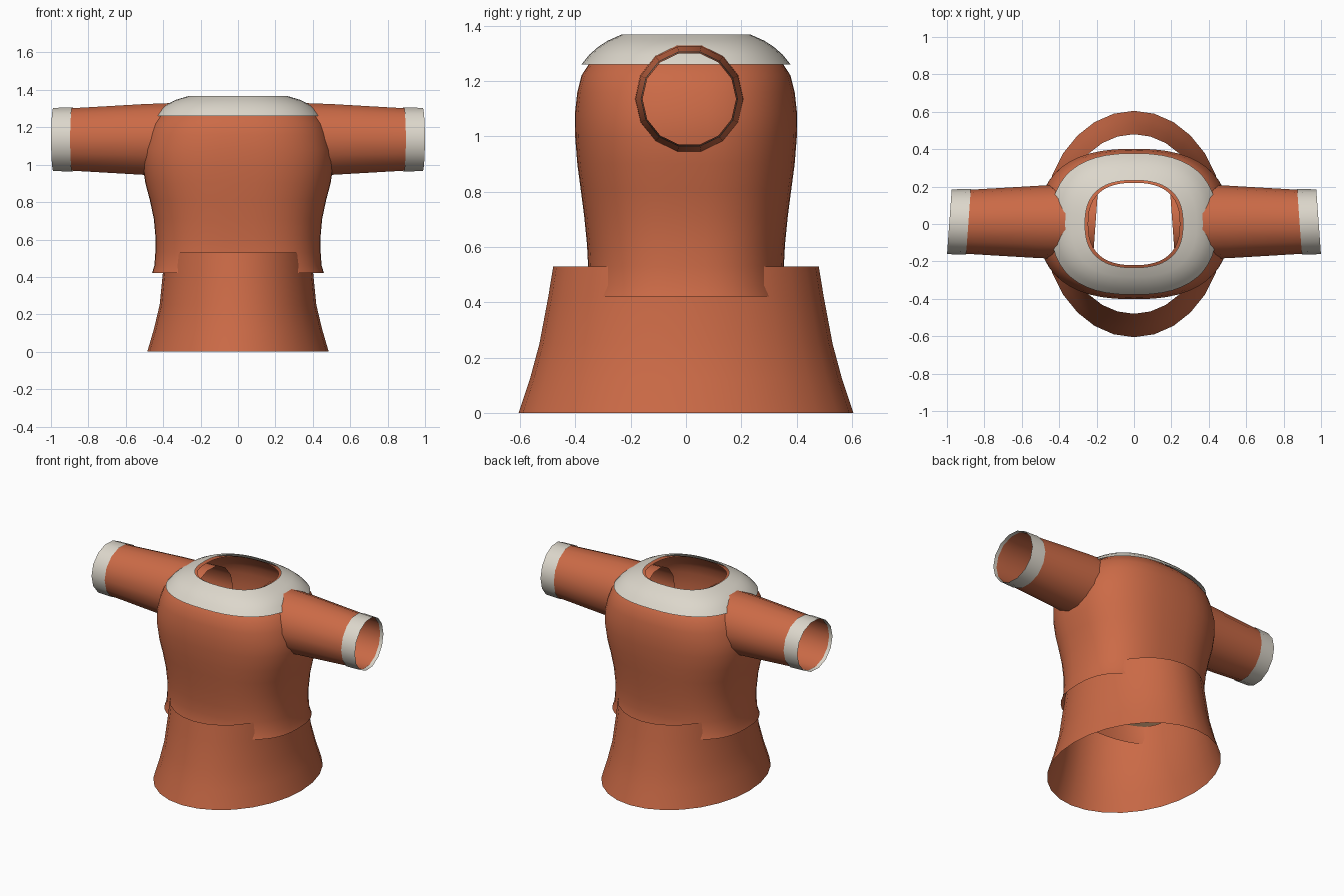
import bpy, bmesh, math

if "Cube" in bpy.data.objects:
    bpy.data.objects.remove(bpy.data.objects["Cube"])


def material(name, rgb):
    m = bpy.data.materials.new(name)
    m.diffuse_color = (*rgb, 1)
    m.use_nodes = True
    m.node_tree.nodes["Principled BSDF"].inputs["Base Color"].default_value = m.diffuse_color
    return m


ORANGE = material("orange cloth", (0.60, 0.145, 0.062))
CREAM = material("cream trim", (0.72, 0.68, 0.60))
BROWN = material("brown lining", (0.15, 0.085, 0.045))


def shell(name, rings, mat):
    """Open surface joining equal-length closed rings of points."""
    bm = bmesh.new()
    loops = [[bm.verts.new(p) for p in ring] for ring in rings]
    for a, b in zip(loops, loops[1:]):
        for i in range(len(a)):
            j = (i + 1) % len(a)
            bm.faces.new((a[i], a[j], b[j], b[i]))
    mesh = bpy.data.meshes.new(name)
    bm.to_mesh(mesh)
    bm.free()
    mesh.materials.append(mat)
    obj = bpy.data.objects.new(name, mesh)
    bpy.context.collection.objects.link(obj)
    bpy.ops.object.select_all(action='DESELECT')
    obj.select_set(True)
    bpy.context.view_layer.objects.active = obj
    bpy.ops.object.shade_smooth_by_angle(angle=math.radians(40))
    return obj


def oval(rx, ry, z, n, power):
    """Horizontal rounded ring; power 2 is an ellipse, higher is boxier."""
    pts = []
    for i in range(n):
        t = math.tau * i / n
        c, s = math.cos(t), math.sin(t)
        pts.append((rx * math.copysign(abs(c) ** (2 / power), c),
                    ry * math.copysign(abs(s) ** (2 / power), s), z))
    return pts


def body(name, profile, mat, n=48, power=2.5):
    shell(name, [oval(rx, ry, z, n, power) for rx, ry, z in profile], mat)


# Torso, from the flared hem up to the neck opening
body("torso", [
    (0.460, 0.370, 0.42), (0.447, 0.359, 0.46), (0.442, 0.354, 0.53),
    (0.441, 0.358, 0.61), (0.450, 0.368, 0.71), (0.471, 0.381, 0.81),
    (0.495, 0.393, 0.90), (0.511, 0.401, 1.00), (0.509, 0.402, 1.08),
    (0.488, 0.393, 1.16), (0.465, 0.378, 1.22), (0.430, 0.352, 1.26),
    (0.380, 0.315, 1.30), (0.330, 0.275, 1.335), (0.245, 0.220, 1.36)], ORANGE)

# Lining inside the waist
body("waist_lining", [(0.436, 0.348, 0.53), (0.435, 0.352, 0.61),
                      (0.443, 0.361, 0.70)], BROWN)

# Shoulder collar over the top of the torso
body("collar", [
    (0.444, 0.378, 1.26), (0.415, 0.350, 1.295), (0.380, 0.318, 1.323),
    (0.335, 0.283, 1.346), (0.262, 0.233, 1.368)], CREAM)

# Flared skirt, open at both ends
body("skirt", [(0.485, 0.605, 0), (0.450, 0.565, 0.12), (0.419, 0.530, 0.25),
               (0.402, 0.498, 0.42), (0.392, 0.480, 0.53)], ORANGE, 28, 2)


def tube_ring(side, x, r, n=14):
    """Ring around the arm axis, slanted so its front reaches further out."""
    pts = []
    for i in range(n):
        t = math.tau * i / n
        y = r * math.cos(t)
        pts.append((side * (x - 0.072 * y), 0.012 + y, 1.135 + r * math.sin(t)))
    return pts


# Sleeves and cuffs, mirrored
for side, label in ((-1, "left"), (1, "right")):
    for part, profile, mat in (
            ("sleeve", [(0.205, 0.205), (0.5, 0.194), (0.89, 0.171), (0.965, 0.169)], ORANGE),
            ("cuff", [(0.885, 0.176), (0.987, 0.173)], CREAM)):
        shell(f"{label}_{part}", [tube_ring(side, x, r) for x, r in profile], mat)

# Make every surface face outward
for obj in bpy.context.collection.objects:
    bm = bmesh.new()
    bm.from_mesh(obj.data)
    bmesh.ops.recalc_face_normals(bm, faces=bm.faces)
    bm.to_mesh(obj.data)
    bm.free()
